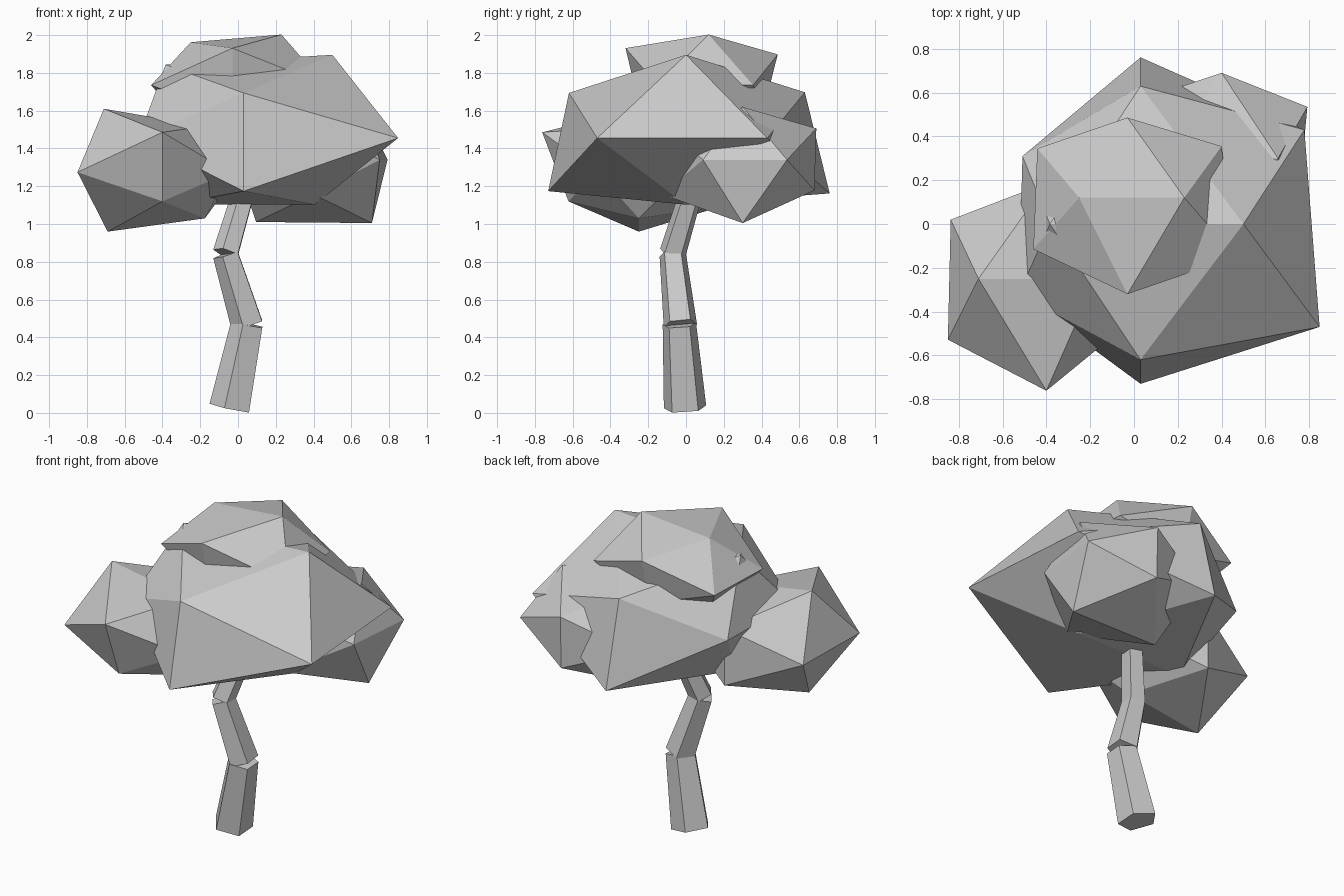
import bpy, bmesh, math
from mathutils import Vector

if "Cube" in bpy.data.objects:
    bpy.data.objects.remove(bpy.data.objects["Cube"])

T = (1 + 5 ** 0.5) / 2
grey = bpy.data.materials.new("plain grey")
grey.diffuse_color = (0.6, 0.6, 0.6, 1)
grey.use_nodes = True
grey.node_tree.nodes["Principled BSDF"].inputs["Base Color"].default_value = grey.diffuse_color


def finish(bm, name):
    bmesh.ops.recalc_face_normals(bm, faces=bm.faces)
    me = bpy.data.meshes.new(name)
    bm.to_mesh(me)
    bm.free()
    me.materials.append(grey)
    bpy.context.collection.objects.link(bpy.data.objects.new(name, me))


# Leaf clump: icosahedron, flattened, each corner pushed in or out
SIGNS = [(-1, -1), (-1, 1), (1, -1), (1, 1)]
CORNERS = ([(0, a * T, b) for a, b in SIGNS]
           + [(a, 0, b * T) for a, b in SIGNS]
           + [(a * T, b, 0) for a, b in SIGNS])


def clump(name, centre, stretch, radii):
    bm = bmesh.new()
    verts = [bm.verts.new(c) for c in CORNERS]
    bmesh.ops.convex_hull(bm, input=verts)
    for v, c, r in zip(verts, CORNERS, radii):
        v.co = Vector(centre) + Vector([c[i] * stretch[i] * r for i in range(3)])
    finish(bm, name)


clump("main_leaf_clump", (0.03, 0, 1.455), (1.075, 1, 0.623),
      (.451, .383, .47, .389, .35, .385, .35, .437, .32, .31, .47, .43))
clump("left_leaf_clump", (-0.40, -0.25, 1.274), (1, 1, 0.67),
      (.23, .316, .27, .27, .29, .31, .225, .225, .278, .27, .22, .25))
clump("right_leaf_clump", (0.40, 0.30, 1.34), (1.03, 1, 0.69),
      (.265, .25, .235, .241, .295, .25, .30, .25, .25, .25, .21, .235))
clump("top_leaf_clump", (-0.03, 0.12, 1.735), (1.13, 1, 0.72),
      (.22, .272, .18, .226, .2, .195, .2, .23, .235, .225, .27, .235))


# Trunk: tilted five-sided tapered logs stacked with open joints
def log(name, a, b, r0, r1):
    a, b = Vector(a), Vector(b)
    turn = Vector((0, 0, 1)).rotation_difference(b - a)
    bm = bmesh.new()
    rings = []
    for p, r in ((a, r0), (b, r1)):
        angles = [math.radians(36 + 72 * i) for i in range(5)]
        rings.append([bm.verts.new(p + turn @ Vector((r * math.cos(t), r * math.sin(t), 0)))
                      for t in angles])
    bm.faces.new(rings[0])
    bm.faces.new(rings[1])
    for i in range(5):
        j = (i + 1) % 5
        bm.faces.new((rings[0][i], rings[0][j], rings[1][j], rings[1][i]))
    finish(bm, name)


log("lower_trunk", (-0.035, -0.005, 0.025), (0.055, -0.035, 0.468), 0.118, 0.093)
log("middle_trunk", (0.055, -0.03, 0.468), (-0.06, -0.07, 0.84), 0.093, 0.074)
log("upper_trunk", (-0.06, -0.07, 0.845), (0.05, 0.045, 1.22), 0.074, 0.062)
